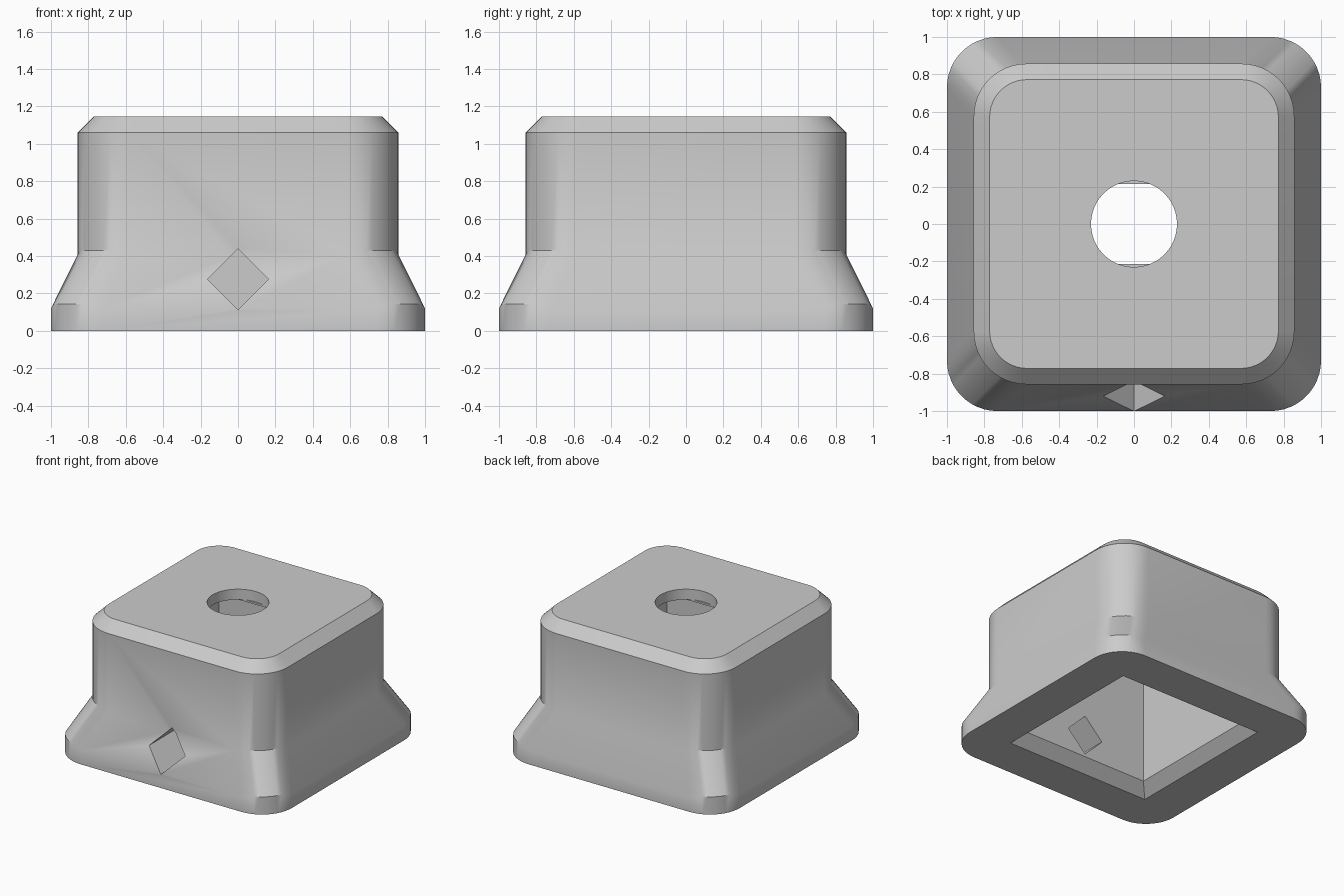
import bpy, bmesh, math

cube = bpy.data.objects.get("Cube")
if cube:
    bpy.data.objects.remove(cube, do_unlink=True)

HEIGHT = 1.145
CEILING = 1.045

grey = bpy.data.materials.new("plain_grey")
grey.use_nodes = True
colour = (0.6, 0.6, 0.6, 1)
grey.diffuse_color = colour
grey.node_tree.nodes["Principled BSDF"].inputs["Base Color"].default_value = colour


def rounded_square(half, radius, z, segs, lift):
    """Outline of a square; lift raises the middle of each rounded corner."""
    pts = []
    for corner in range(4):
        for i in range(segs + 1):
            t = i / segs if segs else 0.5
            mid = corner * math.pi / 2 + math.pi / 4
            cx = math.copysign(half - radius, math.cos(mid))
            cy = math.copysign(half - radius, math.sin(mid))
            a = (corner + t) * math.pi / 2
            rise = lift * min(1, 4 * t, 4 * (1 - t))
            pts.append((cx + radius * math.cos(a), cy + radius * math.sin(a), z + rise))
    return pts


def loft(name, profile, segs):
    """Stack outlines given as (half width, corner radius, height, lift)."""
    bm = bmesh.new()
    loops = [[bm.verts.new(p) for p in rounded_square(h, r, z, segs, lift)]
             for h, r, z, lift in profile]
    n = len(loops[0])
    for low, high in zip(loops, loops[1:]):
        for i in range(n):
            j = (i + 1) % n
            bm.faces.new((low[i], low[j], high[j], high[i]))
    bm.faces.new(loops[0][::-1])
    bm.faces.new(loops[-1])
    bmesh.ops.recalc_face_normals(bm, faces=bm.faces)
    mesh = bpy.data.meshes.new(name)
    bm.to_mesh(mesh)
    bm.free()
    obj = bpy.data.objects.new(name, mesh)
    bpy.context.collection.objects.link(obj)
    mesh.materials.append(grey)
    return obj


def box(name, size, loc, rot=(0, 0, 0)):
    bpy.ops.mesh.primitive_cube_add(size=1, location=loc, rotation=rot)
    obj = bpy.context.object
    obj.name = name
    obj.scale = size
    obj.data.materials.append(grey)
    return obj


# Flared outer body with a chamfered top
body = loft("foot_body", [
    (1.0, 0.27, 0, 0),
    (1.0, 0.27, 0.115, 0.03),
    (0.857, 0.28, 0.405, 0.025),
    (0.857, 0.28, 1.06, 0),
    (0.772, 0.2, HEIGHT, 0),
], 12)

# Square cavity, chamfered at its mouth
cutters = [loft("cavity_cutter", [
    (0.704, 0, -0.044, 0),
    (0.572, 0, 0.088, 0),
    (0.572, 0, CEILING, 0),
], 0)]

# Round hole through the top, with a narrow slot under it
bpy.ops.mesh.primitive_cylinder_add(vertices=48, radius=0.23, depth=0.4,
                                    location=(0, 0, CEILING + 0.215))
bore = bpy.context.object
bore.name = "bore_cutter"
bore.data.materials.append(grey)
cutters.append(bore)
cutters.append(box("slot_cutter", (1.14, 0.43, 0.12), (0, 0, CEILING - 0.045)))

# Diamond opening in the front wall
side = 0.164 * math.sqrt(2)
cutters.append(box("diamond_cutter", (side, 0.8, side), (0, -0.8, 0.276),
                   (0, math.pi / 4, 0)))

# Cut everything out of the body
bpy.context.view_layer.update()
for cutter in cutters:
    mod = body.modifiers.new(cutter.name, 'BOOLEAN')
    mod.operation = 'DIFFERENCE'
    mod.solver = 'EXACT'
    mod.object = cutter
bpy.ops.object.select_all(action='DESELECT')
body.select_set(True)
bpy.context.view_layer.objects.active = body
for cutter in cutters:
    bpy.ops.object.modifier_apply(modifier=cutter.name)
for cutter in cutters:
    bpy.data.objects.remove(cutter, do_unlink=True)

bpy.ops.object.shade_smooth_by_angle(angle=math.radians(32))
